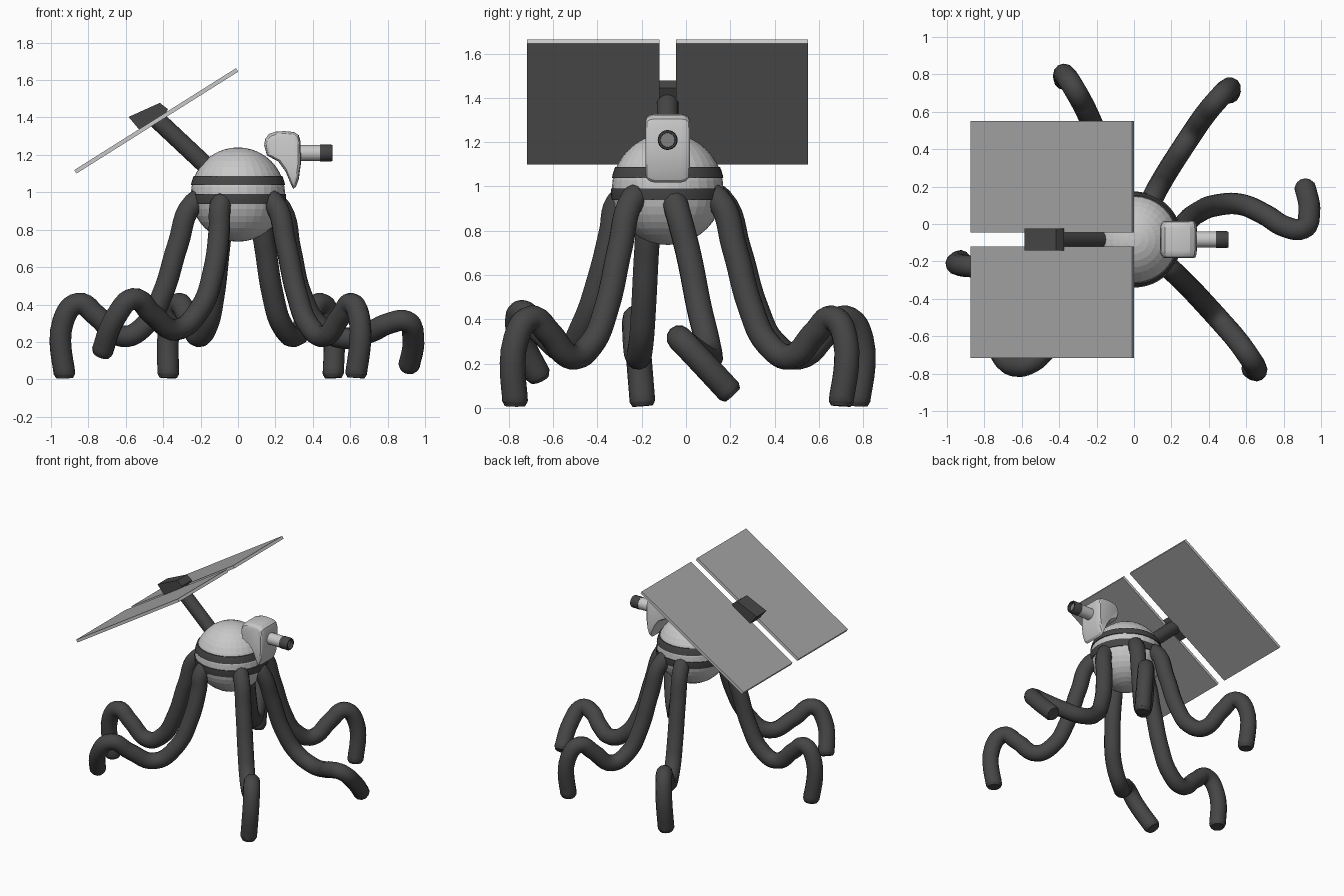
import bpy, bmesh, math
from mathutils import Vector, Matrix

if "Cube" in bpy.data.objects:
    bpy.data.objects.remove(bpy.data.objects["Cube"])

CY = -0.083                      # y of the body's axis
BODY = Vector((0, CY, 0.988))    # sphere centre


def mat(name, v):
    m = bpy.data.materials.new(name)
    m.diffuse_color = (v, v, v, 1)
    m.use_nodes = True
    m.node_tree.nodes["Principled BSDF"].inputs["Base Color"].default_value = m.diffuse_color
    return m


LIGHT = mat("light grey shell", 0.58)
DARK = mat("dark grey rubber", 0.06)
PANEL = mat("panel grey", 0.38)
GLASS = mat("lens grey", 0.22)


def make(name, bm, mats, smooth=None):
    bmesh.ops.recalc_face_normals(bm, faces=bm.faces[:])
    me = bpy.data.meshes.new(name)
    bm.to_mesh(me)
    bm.free()
    for m in mats:
        me.materials.append(m)
    ob = bpy.data.objects.new(name, me)
    bpy.context.collection.objects.link(ob)
    if smooth:
        bpy.ops.object.select_all(action='DESELECT')
        ob.select_set(True)
        bpy.context.view_layer.objects.active = ob
        bpy.ops.object.shade_smooth_by_angle(angle=math.radians(smooth))
    return ob


def skin(bm, rings, closed=False):
    """Bridge rings of points; cap the ends unless closed."""
    rs = [[bm.verts.new(p) for p in r] for r in rings]
    n = len(rs[0])
    pairs = list(zip(rs, rs[1:])) + ([(rs[-1], rs[0])] if closed else [])
    for a, b in pairs:
        for i in range(n):
            bm.faces.new((a[i], a[(i + 1) % n], b[(i + 1) % n], b[i]))
    if not closed:
        bm.faces.new(rs[0])
        bm.faces.new(rs[-1])


def lathe(name, prof, m, start, direction, n=24, closed=False, smooth=35):
    """Turn (radius, height) pairs around an axis."""
    bm = bmesh.new()
    skin(bm, [[(r * math.cos(2 * math.pi * i / n), r * math.sin(2 * math.pi * i / n), h)
               for i in range(n)] for r, h in prof], closed)
    q = Vector(direction).to_track_quat('Z', 'Y').to_matrix().to_4x4()
    bm.transform(Matrix.Translation(start) @ q)
    return make(name, bm, [m], smooth)


# round body
bm = bmesh.new()
bmesh.ops.create_uvsphere(bm, u_segments=32, v_segments=20, radius=0.252)
bm.transform(Matrix.Translation(BODY))
make("body", bm, [LIGHT])


# two dark bands hugging the body
def band(name, lo, hi):
    hs = [lo + (hi - lo) * i / 3 for i in range(4)]
    arc = lambda R: [(math.sqrt(R * R - h * h), h) for h in hs]
    lathe(name, arc(0.257) + arc(0.244)[::-1], DARK, BODY, (0, 0, 1), 48, True)


band("upper_band", 0.051, 0.1)
band("lower_band", -0.05, 0.003)

# camera head: rounded side profile lofted across y
prof = [(.14, 1.25), (.145, 1.285), (.165, 1.312), (.205, 1.325), (.25, 1.327), (.3, 1.322),
        (.325, 1.305), (.335, 1.27), (.336, 1.15), (.325, 1.07), (.31, 1.03), (.295, 1.018),
        (.28, 1.05), (.255, 1.11), (.215, 1.165), (.155, 1.197)]
cx, cz = 0.262, 1.195
bm = bmesh.new()
skin(bm, [[(cx + (x - cx) * s, CY + y, cz + (z - cz) * s) for x, z in prof]
          for y, s in [(-.1, .8), (-.094, .9), (-.08, .97), (-.06, 1),
                       (.06, 1), (.08, .97), (.094, .9), (.1, .8)]])
make("camera_head", bm, [LIGHT], 25)

# lens barrel, dark rim and glass
AX = Vector((0, CY, 1.21))
lathe("lens_barrel", [(.043, .3), (.043, .442)], LIGHT, AX, (1, 0, 0))
lathe("lens_rim", [(.045, .438), (.045, .497), (.041, .505), (.033, .505), (.031, .47),
                   (.031, .438)], DARK, AX, (1, 0, 0), closed=True)
lathe("lens_glass", [(.032, .44), (.032, .485)], GLASS, AX, (1, 0, 0))

# mast leaning back from the body to the panels
a, b = Vector((-.12, CY, 1.095)), Vector((-.44, CY, 1.395))
lathe("mast", [(.048, 0), (.048, (b - a).length)], DARK, a, b - a)

# wedge bracket between the panels
bm = bmesh.new()
skin(bm, [[(x, CY + y, z) for x, z in [(-.585, 1.403), (-.418, 1.478), (-.375, 1.445),
                                       (-.4, 1.395), (-.52, 1.325)]] for y in (-.06, .06)])
make("panel_bracket", bm, [DARK])

# two tilted flat panels: grey faces, light rims
for side in (-1, 1):
    bm = bmesh.new()
    bmesh.ops.create_cube(bm, size=1)
    bm.transform(Matrix.Diagonal((1.022, .597, .022, 1)))
    bm.normal_update()
    for f in bm.faces:
        f.material_index = 0 if abs(f.normal.z) > .5 else 1
    bm.transform(Matrix.Translation((-.437, CY + side * .336, 1.382))
                 @ Matrix.Rotation(math.radians(-32.2), 4, 'Y'))
    make("left_panel" if side < 0 else "right_panel", bm, [PANEL, LIGHT])


# tentacle legs: tubes along smooth curves
def leg(name, pts):
    pts = [Vector(p) for p in pts]
    d = (pts[-1] - pts[-2]).normalized()
    pts.append(pts[-1] + d * 0.022)
    cu = bpy.data.curves.new(name, 'CURVE')
    cu.dimensions = '3D'
    cu.bevel_depth = 0.058
    cu.bevel_resolution = 4
    cu.resolution_u = 6
    cu.use_fill_caps = True
    sp = cu.splines.new('BEZIER')
    sp.bezier_points.add(len(pts) - 1)
    for bp, p in zip(sp.bezier_points, pts):
        bp.co = p
        bp.handle_left_type = bp.handle_right_type = 'AUTO'
    sp.bezier_points[-1].radius = 0.8
    cu.materials.append(DARK)
    ob = bpy.data.objects.new(name, cu)
    bpy.context.collection.objects.link(ob)
    bpy.ops.object.select_all(action='DESELECT')
    ob.select_set(True)
    bpy.context.view_layer.objects.active = ob
    bpy.ops.object.convert(target='MESH')
    bpy.ops.object.shade_smooth_by_angle(angle=math.radians(40))


# four legs share one (radius, height) profile, swept between two headings
shape = [(.17, .97), (.25, .94), (.335, .72), (.42, .45), (.51, .29), (.63, .23),
         (.77, .34), (.865, .405), (.945, .31), (.935, .03)]
for name, a0, a1 in [("back_left_leg", 105, 113.5), ("back_right_leg", 67, 57),
                     ("front_right_leg", -38, -47.5), ("left_leg", 199, 187)]:
    pts = []
    for i, (r, z) in enumerate(shape):
        t = math.radians(a0 + (a1 - a0) * i / (len(shape) - 1))
        pts.append((r * math.cos(t), CY + r * math.sin(t), z))
    leg(name, pts)

# two legs with their own bends
leg("right_leg", [(.17, -.06, .96), (.23, -.045, .91), (.28, .01, .7), (.34, .06, .45),
                  (.44, .1, .28), (.57, .105, .22), (.7, .05, .25), (.81, -.015, .3),
                  (.9, -.025, .31), (.937, .06, .22), (.915, .195, .075)])
leg("front_left_leg", [(-.07, -.25, .97), (-.095, -.31, .92), (-.1, -.335, .8),
                       (-.13, -.39, .58), (-.2, -.46, .38), (-.33, -.54, .265),
                       (-.46, -.66, .35), (-.56, -.745, .43), (-.65, -.755, .34),
                       (-.725, -.67, .15)])
